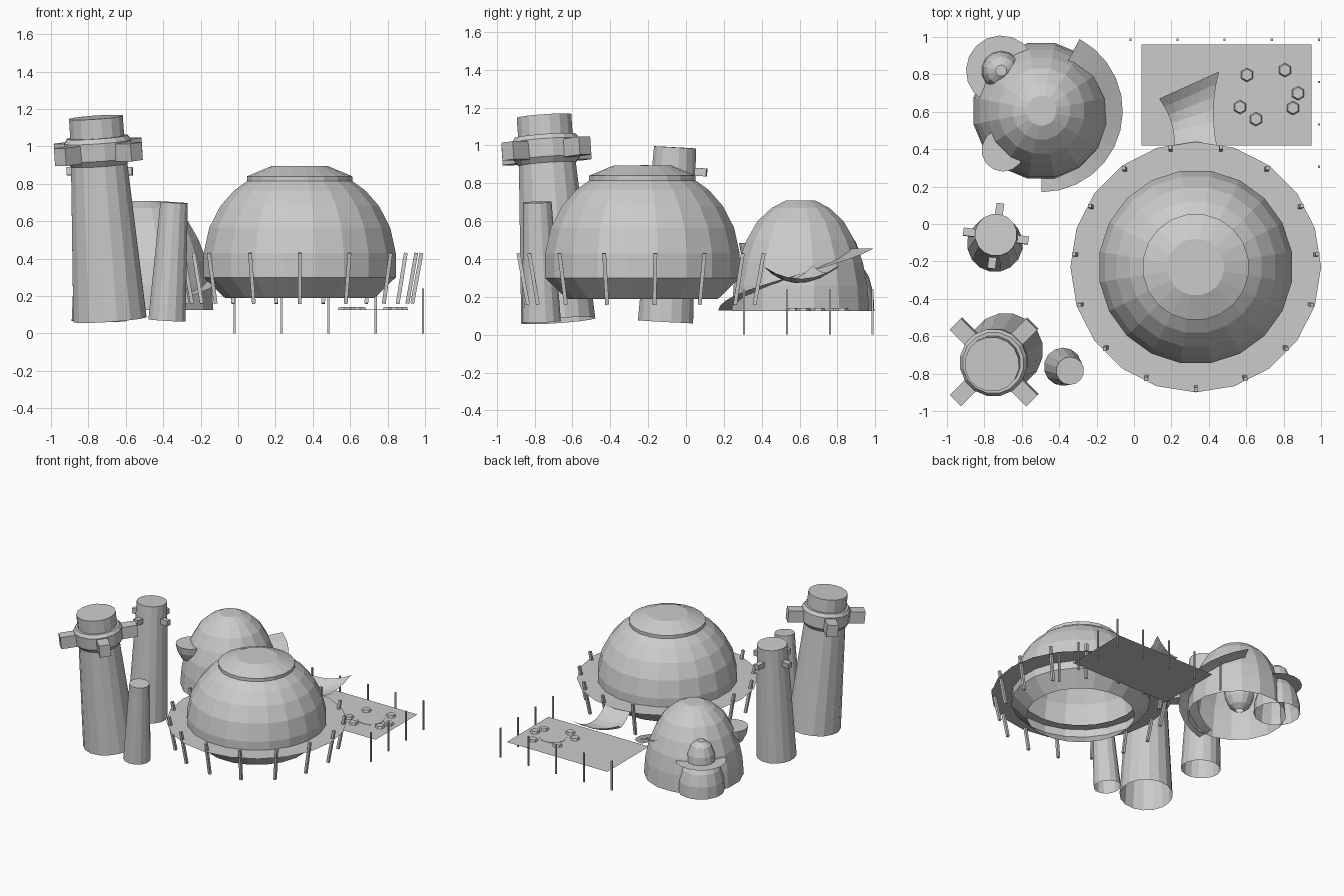
import bpy, bmesh
from math import sin, cos, pi, radians
from mathutils import Vector, Matrix

if "Cube" in bpy.data.objects:
    bpy.data.objects.remove(bpy.data.objects["Cube"])


def make(name, verts, faces, mat=Matrix.Identity(4)):
    me = bpy.data.meshes.new(name)
    me.from_pydata([mat @ Vector(v) for v in verts], [], faces)
    ob = bpy.data.objects.new(name, me)
    bpy.context.collection.objects.link(ob)
    return ob


def lathe(name, profile, n, mat, cap=True):
    """Revolve (radius, z) points; open underneath, optional flat top."""
    verts, faces = [], []
    for r, z in profile:
        verts += [(r * cos(2 * pi * (i + .5) / n), r * sin(2 * pi * (i + .5) / n), z) for i in range(n)]
    for k in range(len(profile) - 1):
        for i in range(n):
            j = (i + 1) % n
            faces.append((k * n + i, k * n + j, k * n + n + j, k * n + n + i))
    if cap:
        faces.append(tuple(range((len(profile) - 1) * n, len(profile) * n)))
    return make(name, verts, faces, mat)


def strip(name, a0, a1, n, r0, r1, z0, z1, center):
    """Flat or rising arc-shaped band."""
    verts, faces = [], []
    for i in range(n + 1):
        t = i / n
        a = radians(a0 + (a1 - a0) * t)
        z = z0 + (z1 - z0) * t
        verts += [(r0 * cos(a), r0 * sin(a), z), (r1 * cos(a), r1 * sin(a), z)]
    for i in range(n):
        faces.append((2 * i, 2 * i + 1, 2 * i + 3, 2 * i + 2))
    return make(name, verts, faces, Matrix.Translation(center))


def box(name, size, mat):
    me = bpy.data.meshes.new(name)
    bm = bmesh.new()
    bmesh.ops.create_cube(bm, size=1, matrix=mat @ Matrix.Diagonal((*size, 1)))
    bm.to_mesh(me)
    bm.free()
    ob = bpy.data.objects.new(name, me)
    bpy.context.collection.objects.link(ob)
    return ob


def along(base, top):
    """Frame at base with local z pointing to top, plus the length."""
    d = Vector(top) - Vector(base)
    q = Vector((0, 0, 1)).rotation_difference(d.normalized())
    return Matrix.Translation(base) @ q.to_matrix().to_4x4(), d.length


T = Matrix.Translation

# main dome with stepped cap
hub = Vector((.33, -.23, 0))
lathe("main_dome", [(.405, .19), (.52, .30), (.52, .43), (.49, .565), (.43, .68),
                    (.355, .765), (.27, .825)], 20, T(hub), cap=False)
lathe("dome_cap", [(.285, .81), (.285, .84), (.152, .895)], 20, T(hub))

# ring terrace and its leaning posts
strip("ring_terrace", 0, 360, 20, .45, .67, .363, .363, hub)
for i in range(15):
    a = radians(-90 + 24 * i)
    u = Vector((cos(a), sin(a), 0))
    m, L = along(hub + u * .605 + Vector((0, 0, .16)), hub + u * .655 + Vector((0, 0, .43)))
    box("terrace_post", (.02, .02, L), m @ T((0, 0, L / 2)))

# large leaning tower with collar and four brackets
m, L = along((-.685, -.675, .075), (-.76, -.75, 1.155))
lathe("large_tower", [(.2, 0), (.153, .84)], 16, m, cap=False)
lathe("large_tower_collar", [(.15, .825), (.178, .86), (.182, .955), (.165, .98), (.147, .98), (.147, L)], 16, m)
for k in range(4):
    rot = Matrix.Rotation(pi / 4 + k * pi / 2, 4, 'Z')
    box("large_tower_bracket", (.13, .085, .095), m @ rot @ T((.225, 0, .9)))

# slim tower with small brackets
m, L = along((-.743, -.108, .068), (-.738, -.058, .99))
lathe("slim_tower", [(.149, 0), (.113, L)], 16, m)
for k in range(4):
    rot = Matrix.Rotation(radians(-8) + k * pi / 2, 4, 'Z')
    box("slim_tower_bracket", (.07, .042, .042), m @ rot @ T((.141, 0, .8)))

# short tower
m, L = along((-.38, -.763, .07), (-.342, -.785, .70))
lathe("short_tower", [(.102, 0), (.075, L)], 14, m)

# rear dome with a rising ramp
rear = Vector((-.495, .605, 0))
lathe("rear_dome", [(.37, .125), (.36, .26), (.335, .385), (.29, .5), (.232, .6), (.155, .67), (.08, .708)], 16, T(rear))
strip("ramp", -90, 62, 12, .29, .435, .127, .455, rear)

# annex dome with brim and side balcony bowl
annex = Vector((-.71, .82, 0))
lathe("annex_dome", [(.175, .125), (.17, .22), (.145, .31), (.105, .37), (.1, .43), (.075, .495), (.03, .53)], 14, T(annex))
strip("annex_brim", 30, 240, 10, .09, .188, .37, .37, annex)
lathe("balcony_bowl", [(.03, .335), (.075, .37), (.105, .43), (.115, .485)], 14, T((-.7, .395, 0)))

# plaza floor, centre disc and hexagonal stools
make("plaza", [(.04, .42, .125), (.95, .42, .125), (.95, .96, .125), (.04, .96, .125)], [(0, 1, 2, 3)])
lathe("plaza_disc", [(.1, .125), (.1, .128)], 14, T((.715, .695, 0)))
for x, y in ((.604, .797), (.807, .823), (.877, .699), (.85, .62), (.652, .561), (.567, .625)):
    lathe("stool", [(.038, .125), (.031, .142)], 6, T((x, y, 0)))

# thin posts round the plaza
spots = [(-.018 + .2515 * i, .985) for i in range(5)] + [(.988, .76 - .227 * i) for i in range(3)]
for x, y in spots:
    box("plaza_post", (.011, .011, .24), T((x, y, .12)))

# sagging canopy between terrace and plaza
N = 6
near = (Vector((.215, .41, .36)), Vector((.445, .41, .36)))
far = (Vector((.135, .67, .365)), Vector((.455, .815, .37)))
verts = []
for i in range(N + 1):
    for j in range(N + 1):
        s, t = i / N, j / N
        p = near[0].lerp(near[1], s).lerp(far[0].lerp(far[1], s), t)
        p.z -= .28 * t * (1 - t) + .16 * s * (1 - s) * t
        p.x += .05 * t * (1 - t) * (4 - 8 * s) * .5
        verts.append(p)
faces = [(i * (N + 1) + j, (i + 1) * (N + 1) + j, (i + 1) * (N + 1) + j + 1, i * (N + 1) + j + 1)
         for i in range(N) for j in range(N)]
make("canopy", verts, faces)
